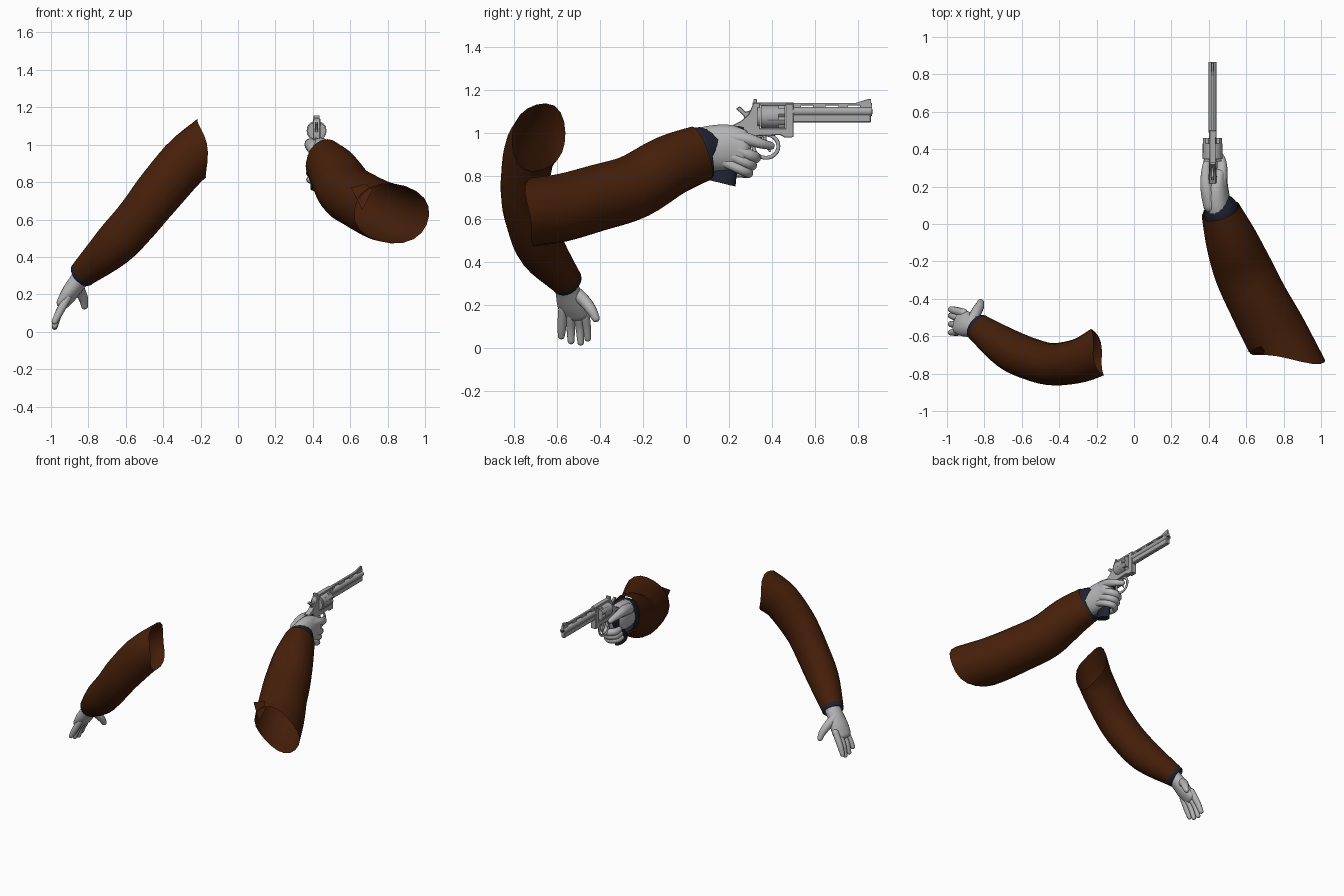
import bpy, bmesh, math
from mathutils import Vector

if "Cube" in bpy.data.objects:
    bpy.data.objects.remove(bpy.data.objects["Cube"])


def material(name, rgb):
    m = bpy.data.materials.new(name)
    m.diffuse_color = (*rgb, 1)
    m.use_nodes = True
    m.node_tree.nodes["Principled BSDF"].inputs["Base Color"].default_value = m.diffuse_color
    return m


BROWN = material("brown cloth", (0.062, 0.014, 0.003))
NAVY = material("dark navy", (0.014, 0.016, 0.030))
GLOVE = material("light grey glove", (0.47, 0.47, 0.48))
STEEL = material("grey steel", (0.40, 0.40, 0.41))
DARK = material("dark bore", (0.03, 0.03, 0.03))


def finish(name, bm, mat, angle=40):
    bmesh.ops.recalc_face_normals(bm, faces=bm.faces[:])
    me = bpy.data.meshes.new(name)
    bm.to_mesh(me)
    bm.free()
    ob = bpy.data.objects.new(name, me)
    bpy.context.collection.objects.link(ob)
    me.materials.append(mat)
    bpy.ops.object.select_all(action='DESELECT')
    ob.select_set(True)
    bpy.context.view_layer.objects.active = ob
    bpy.ops.object.shade_smooth_by_angle(angle=math.radians(angle))
    return ob


def spline(pts, n):
    """Catmull-Rom samples through points (x, y, z, ra, rb)."""
    out = []
    for i in range(len(pts) - 1):
        p = [pts[max(0, min(len(pts) - 1, i + k))] for k in (-1, 0, 1, 2)]
        for s in range(n):
            t = s / n
            out.append([0.5 * (2 * b + (c - a) * t + (2 * a - 5 * b + 4 * c - d) * t * t
                               + (3 * b - a - 3 * c + d) * t ** 3) for a, b, c, d in zip(*p)])
    return out + [list(pts[-1])]


def tube(name, pts, mat, sides=16, n=4, up=(0, 0, 1), caps=True, shear=(0, 0), jag=0, flat=False):
    """Elliptical tube along a path; ra is the horizontal radius, rb the other."""
    pts = [tuple(p) if len(p) == 5 else (*p, p[3]) for p in pts]
    path = spline(pts, n)
    pos = [Vector(p[:3]) for p in path]
    rings = []
    for i, p in enumerate(path):
        t = (pos[min(i + 1, len(pos) - 1)] - pos[max(i - 1, 0)]).normalized()
        a = t.cross(Vector(up)).normalized()
        rings.append((pos[i], t, a, a.cross(t), p[3], p[4]))
    if caps and not flat:
        def dome(r, sgn):
            c, t, a, b, ra, rb = r
            h = min(ra, rb)
            return [(c + t * sgn * h * math.sin(q), t, a, b, ra * math.cos(q), rb * math.cos(q))
                    for q in (0.4, 0.8, 1.2, 1.45)]
        rings = dome(rings[0], -1)[::-1] + rings + dome(rings[-1], 1)
    bm = bmesh.new()
    vs = []
    for i, (c, t, a, b, ra, rb) in enumerate(rings):
        w = max(0, 1 - (len(rings) - 1 - i) / n)      # only the last span is cut obliquely
        row = []
        for k in range(sides):
            q = 2 * math.pi * k / sides
            cut = shear[0] * math.cos(q) + shear[1] * math.sin(q) + jag * math.sin(3 * q + 1)
            row.append(bm.verts.new(c + a * ra * math.cos(q) + b * rb * math.sin(q) + t * cut * w))
        vs.append(row)
    for r0, r1 in zip(vs, vs[1:]):
        for k in range(sides):
            bm.faces.new((r0[k], r0[(k + 1) % sides], r1[(k + 1) % sides], r1[k]))
    if caps:
        bm.faces.new(vs[0])
        bm.faces.new(vs[-1])
    return finish(name, bm, mat, 60)


GX = 0.42  # centre plane of the gun


def prism(name, prof, half, mat=STEEL, bevel=0.003):
    """Side profile (y, z) extruded across x."""
    bm = bmesh.new()
    f = bm.faces.new([bm.verts.new((GX - half, y, z)) for y, z in prof])
    e = bmesh.ops.extrude_face_region(bm, geom=[f])
    bmesh.ops.translate(bm, vec=(2 * half, 0, 0), verts=[v for v in e['geom'] if isinstance(v, bmesh.types.BMVert)])
    bmesh.ops.recalc_face_normals(bm, faces=bm.faces[:])
    if bevel:
        bmesh.ops.bevel(bm, geom=bm.edges[:], offset=bevel, segments=1, affect='EDGES')
    return finish(name, bm, mat, 30)


def bar(name, y0, y1, z0, z1, half, bevel=0.002):
    return prism(name, [(y0, z0), (y1, z0), (y1, z1), (y0, z1)], half, STEEL, bevel)


def rod(name, y0, y1, z, radius, mat=STEEL, sides=24):
    """Solid along y; radius is a number or a function of the angle."""
    rf = radius if callable(radius) else (lambda q: radius)
    bm = bmesh.new()
    rows = [[bm.verts.new((GX + rf(2 * math.pi * k / sides) * math.cos(2 * math.pi * k / sides), y,
                           z + rf(2 * math.pi * k / sides) * math.sin(2 * math.pi * k / sides)))
             for k in range(sides)] for y in (y0, y1)]
    for k in range(sides):
        j = (k + 1) % sides
        bm.faces.new((rows[0][k], rows[0][j], rows[1][j], rows[1][k]))
    bm.faces.new(rows[0])
    bm.faces.new(rows[1])
    return finish(name, bm, mat, 30)


# Sleeves, open at both ends, cut obliquely at the shoulder
tube("right_sleeve", [(.463, .07, .905, .106, .132), (.518, -.08, .845, .138, .145), (.583, -.245, .748, .158, .152),
                      (.662, -.41, .698, .163, .155), (.75, -.575, .652, .170, .158), (.822, -.71, .632, .168, .16)],
     BROWN, 20, caps=False, shear=(-.12, 0), jag=.012)
tube("left_sleeve", [(-.822, -.562, .318, .078, .076), (-.67, -.67, .455, .108, .115), (-.545, -.725, .59, .112, .123),
                     (-.43, -.75, .735, .113, .13), (-.29, -.73, .90, .118, .137), (-.195, -.685, .98, .125, .14)],
     BROWN, 20, caps=False, shear=(-.045, .07), jag=.012)
# Torn flap at the right armpit
bm = bmesh.new()
bm.faces.new([bm.verts.new(v) for v in ((.605, -.68, .77), (.68, -.655, .79), (.72, -.70, .76), (.665, -.70, .65))])
finish("sleeve_flap", bm, BROWN)

# Shirt cuffs
tube("right_cuff", [(.485, .00, .875, .09, .115), (.462, .08, .908, .096, .124), (.458, .092, .911, .086, .112)],
     NAVY, 20, 2, caps=False)
tube("left_cuff", [(-.79, -.585, .345, .074, .074), (-.834, -.553, .306, .076, .074), (-.842, -.547, .299, .066, .064)],
     NAVY, 20, 2, caps=False)

# Left hand, open and hanging
tube("left_palm", [(-.80, -.575, .335, .055, .05), (-.85, -.553, .275, .058, .048), (-.90, -.535, .205, .068, .043),
                   (-.932, -.522, .155, .067, .031)], GLOVE)
for i, (yb, yt, zt) in enumerate([(-.572, -.58, .055), (-.54, -.535, .032), (-.507, -.49, .026), (-.475, -.457, .045)]):
    tube(f"left_finger_{i + 1}", [(-.91, yb, .185, .022), (-.938, yb + (yt - yb) * .4, .135, .022),
                                  (-.962, yb + (yt - yb) * .75, .09, .02), (-.98, yt, zt, .016)], GLOVE, 12)
tube("left_thumb", [(-.865, -.525, .265, .032), (-.845, -.475, .22, .029), (-.826, -.44, .175, .025),
                    (-.82, -.42, .138, .019)], GLOVE, 12)

# Right hand, closed around the grip
tube("right_palm", [(.465, .02, .90, .065, .09), (.448, .09, .925, .07, .103), (.442, .19, .932, .064, .107),
                    (.458, .26, .928, .042, .09)], GLOVE, 20)
for i in range(3):
    dy, dz, r = -.016 * i, -.036 * i, .027 - .002 * i
    tube(f"right_finger_{i + 1}", [(.468, .20 + dy, .94 + dz, r), (.472, .29 + dy, .90 + dz, r),
                                   (.435, .322 + dy, .885 + dz, r), (.39, .295 + dy, .885 + dz, r * .95),
                                   (.385, .245 + dy, .885 + dz, r * .8)], GLOVE, 12, up=(.1, 0, 1))
tube("right_index_finger", [(.455, .18, .985, .038), (.47, .28, .972, .03), (.465, .345, .952, .024),
                            (.435, .395, .94, .018)], GLOVE, 12)
tube("right_thumb", [(.41, .10, .98, .04), (.39, .19, 1.0, .035), (.384, .27, .998, .026),
                     (.39, .34, .985, .018)], GLOVE, 12)

# Grip
tube("grip", [(GX, .255, 1.03, .022, .035), (GX, .235, .95, .028, .045), (GX, .195, .86, .03, .05),
              (GX, .17, .765, .033, .062)], NAVY, 16, up=(0, 1, 0), flat=True)

# Revolver frame
prism("frame", [(.215, 1.035), (.255, 1.055), (.29, 1.085), (.315, 1.14), (.345, 1.14), (.345, 1.022), (.465, 1.022),
                (.495, 1.0), (.495, .978), (.46, .978), (.44, .99), (.31, .985), (.27, .96), (.24, .97)], .02)
bar("top_strap", .31, .50, 1.127, 1.142, .017)
bar("front_frame", .463, .50, .98, 1.135, .02)
bar("rear_sight", .315, .33, 1.14, 1.157, .017)
prism("hammer", [(.232, 1.113), (.25, 1.124), (.278, 1.098), (.312, 1.11), (.312, 1.06), (.275, 1.05), (.268, 1.08)], .009)

# Fluted cylinder
rod("cylinder", .348, .43, 1.075, 0.053)
rod("cylinder_flutes", .38, .46, 1.075, lambda q: .0535 - .011 * max(0, math.cos(6 * q)) ** 2, STEEL, 72)
rod("recoil_plate", .333, .346, 1.075, .048)

# Barrel, ejector shroud and ventilated rib
rod("barrel", .49, .865, 1.1, .0205)
rod("bore", .864, .867, 1.1, .011, DARK)
bar("ejector_shroud", .49, .862, 1.048, 1.088, .015, .005)
bar("barrel_rib", .49, .865, 1.128, 1.14, .009)
for i, (a, b) in enumerate([(.49, .535), (.59, .65), (.71, .755), (.81, .865)]):
    bar(f"rib_post_{i + 1}", a, b, 1.112, 1.13, .008, 0)
prism("front_sight", [(.785, 1.138), (.862, 1.138), (.862, 1.157), (.845, 1.157)], .006, STEEL, .001)

# Trigger and guard
tube("trigger_guard", [(GX, .372 + .058 * math.cos(q), .938 + .054 * math.sin(q), .009, .006)
                       for q in [math.radians(120 - 30 * k) for k in range(13)]],
     STEEL, 10, 3, up=(1, 0, 0), flat=True)
tube("trigger", [(GX, .365, .99, .008), (GX, .372, .95, .007), (GX, .39, .915, .005)], STEEL, 8, 3, up=(1, 0, 0))
